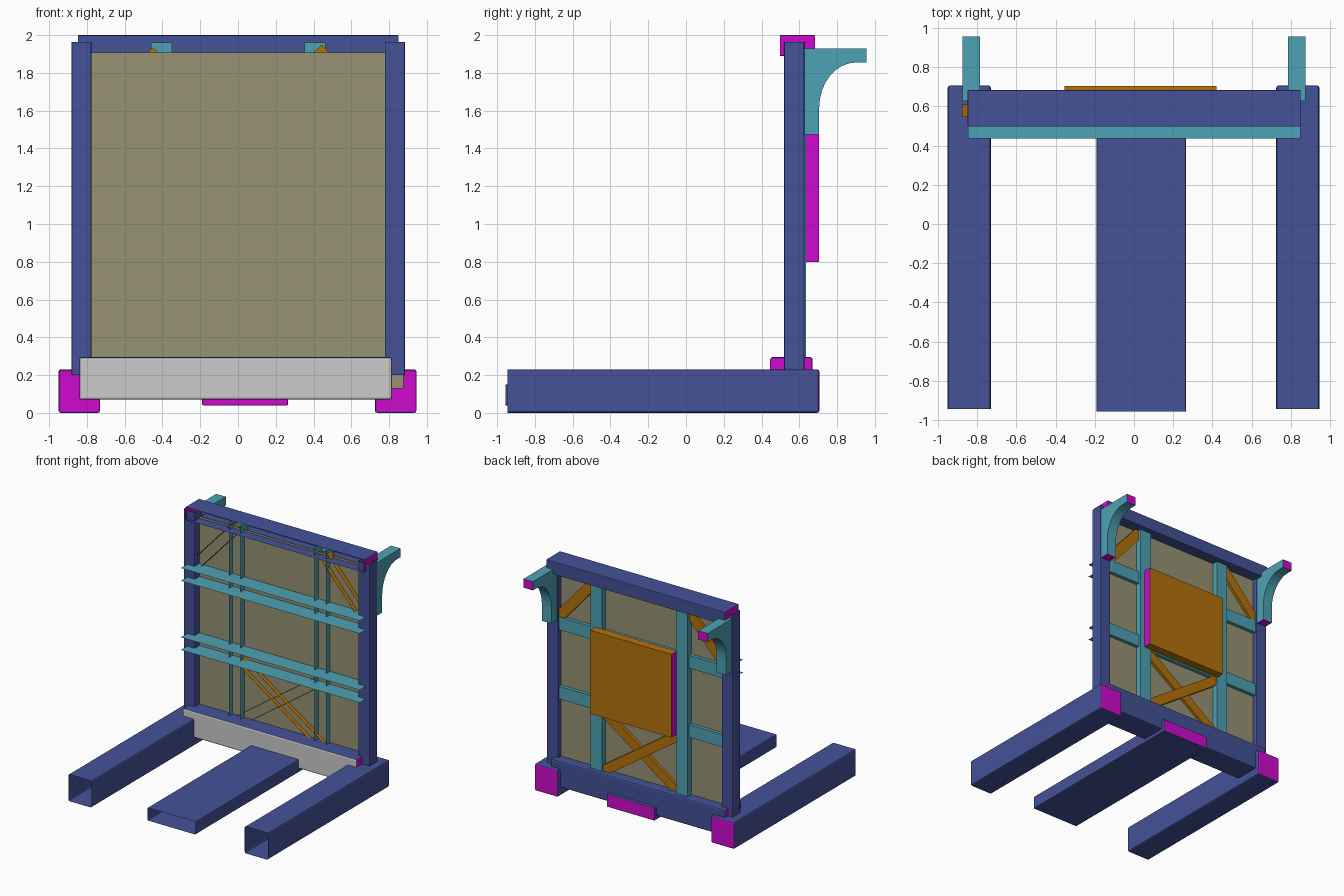
import bpy, bmesh, math
from mathutils import Vector

if "Cube" in bpy.data.objects:
    bpy.data.objects.remove(bpy.data.objects["Cube"])


def mat(name, rgb):
    m = bpy.data.materials.new(name)
    m.diffuse_color = (*rgb, 1)
    m.use_nodes = True
    m.node_tree.nodes["Principled BSDF"].inputs["Base Color"].default_value = m.diffuse_color
    return m


BLUE = mat("frame_wood", (0.058, 0.084, 0.314))
TEAL = mat("rail_wood", (0.076, 0.361, 0.456))
ORANGE = mat("brace_wood", (0.456, 0.17, 0.003))
PINK = mat("end_grain", (0.61, 0.003, 0.61))
KHAKI = mat("panel_sheet", (0.305, 0.287, 0.171))

DIRS = {"-x": (-1, 0, 0), "+x": (1, 0, 0), "-y": (0, -1, 0),
        "+y": (0, 1, 0), "-z": (0, 0, -1), "+z": (0, 0, 1)}


def finish(name, bm, mats):
    me = bpy.data.meshes.new(name)
    bm.to_mesh(me)
    bm.free()
    for m in mats:
        me.materials.append(m)
    ob = bpy.data.objects.new(name, me)
    bpy.context.collection.objects.link(ob)
    return ob


def beam(name, x, y, z, side, ends="", skip="", bevel=0.0, plain=""):
    """Box from ranges; 'ends' get end grain, 'skip' sides stay open, 'plain' is grey."""
    bm = bmesh.new()
    bmesh.ops.create_cube(bm, size=1)
    for v in bm.verts:
        for i, (lo, hi) in enumerate((x, y, z)):
            v.co[i] = lo if v.co[i] < 0 else hi
    bm.normal_update()
    gone = []
    for f in bm.faces:
        key = next(k for k, d in DIRS.items() if f.normal.dot(Vector(d)) > 0.9)
        if key in ends.split():
            f.material_index = 1
        if key in plain.split():
            f.material_index = 2
        if key in skip.split():
            gone.append(f)
    bmesh.ops.delete(bm, geom=gone, context="FACES")
    if bevel:
        edges = [e for e in bm.edges if len(e.link_faces) == 2]
        bmesh.ops.bevel(bm, geom=edges, offset=bevel, segments=2, profile=0.5,
                        affect="EDGES", material=-1)
    return finish(name, bm, [side, PINK] + ([None] if plain else []))


def brace(name, a, b, width, y):
    """Open-fronted diagonal channel between two (x, z) points."""
    dx, dz = b[0] - a[0], b[1] - a[1]
    h = math.hypot(dx, dz) / 2
    flip = dx < 0
    ob = beam(name, (-h, h), y, (-width / 2, width / 2), ORANGE, skip="-y -x +x")
    ob.location = ((a[0] + b[0]) / 2, 0, (a[1] + b[1]) / 2)
    ob.rotation_euler.y = -math.atan2(-dz if flip else dz, -dx if flip else dx)
    return ob


# Floor beams, hollow and open at the front
for side, x in (("left", (-0.95, -0.73)), ("right", (0.725, 0.945))):
    beam(side + "_floor_beam", x, (-0.944, 0.706), (0, 0.23), BLUE, "+y", "-y", 0.012)
beam("middle_floor_beam", (-0.19, 0.265), (-0.955, 0.70), (0.04, 0.15), BLUE, "+y", "-y", 0.006)

# Cross beams at the bottom and top
beam("bottom_cross_beam", (-0.84, 0.815), (0.445, 0.67), (0.07, 0.295), BLUE,
     "-x +x", "", 0.012, plain="-y")
beam("top_cross_beam", (-0.848, 0.85), (0.498, 0.683), (1.89, 2.0), BLUE, "-x +x", "-y", 0.004)

# Corner posts
for side, x in (("left", (-0.882, -0.775)), ("right", (0.777, 0.884))):
    beam(side + "_corner_post", x, (0.52, 0.627), (0.2, 1.963), BLUE, "", "-z +z", 0.008)

# Inner studs and horizontal rails, open at the front
for side, x in (("left", (-0.46, -0.35)), ("right", (0.353, 0.463))):
    beam(side + "_stud", x, (0.533, 0.634), (0.2, 1.96), TEAL, skip="-y -z +z")
for level, z in (("lower", (0.797, 0.906)), ("upper", (1.39, 1.5))):
    beam(level + "_rail", (-0.847, 0.849), (0.435, 0.615), z, TEAL, skip="-y -x +x")

# Thin wall sheet
bm = bmesh.new()
bm.faces.new([bm.verts.new((x, 0.585, z)) for x, z in
              ((-0.84, 0.13), (0.875, 0.13), (0.875, 1.908), (-0.84, 1.908))])
finish("wall_sheet", bm, [KHAKI])

# Diagonal braces
brace("upper_left_brace", (-0.42, 1.906), (-0.845, 1.443), 0.085, (0.545, 0.61))
brace("upper_right_brace", (0.413, 1.92), (0.81, 1.467), 0.085, (0.545, 0.61))
brace("lower_brace_outer", (-0.366, 0.79), (0.49, 0.20), 0.08, (0.55, 0.622))
brace("lower_brace_inner", (0.397, 0.818), (-0.449, 0.22), 0.08, (0.55, 0.61))

# Back board
beam("back_board", (-0.355, 0.42), (0.63, 0.704), (0.80, 1.515), ORANGE, "-x +x")

# Curved brackets behind the posts
profile = [(0.627, 1.475), (0.705, 1.475)]
for i in range(9):
    t = math.radians(90 * i / 8)
    profile.append((0.90 - 0.195 * math.cos(t), 1.615 + 0.24 * math.sin(t)))
profile += [(0.955, 1.855), (0.955, 1.93), (0.627, 1.93)]
for side, s in (("left", -1), ("right", 1)):
    bm = bmesh.new()
    face = bm.faces.new([bm.verts.new((s * 0.83 - 0.045, y, z)) for y, z in profile])
    new = bmesh.ops.extrude_face_region(bm, geom=[face])["geom"]
    bmesh.ops.translate(bm, vec=(0.09, 0, 0),
                        verts=[g for g in new if isinstance(g, bmesh.types.BMVert)])
    bmesh.ops.recalc_face_normals(bm, faces=bm.faces)
    for f in bm.faces:
        c = f.calc_center_median()
        if c.y > 0.954 or c.z < 1.476:
            f.material_index = 1
    finish(side + "_bracket", bm, [TEAL, PINK])
